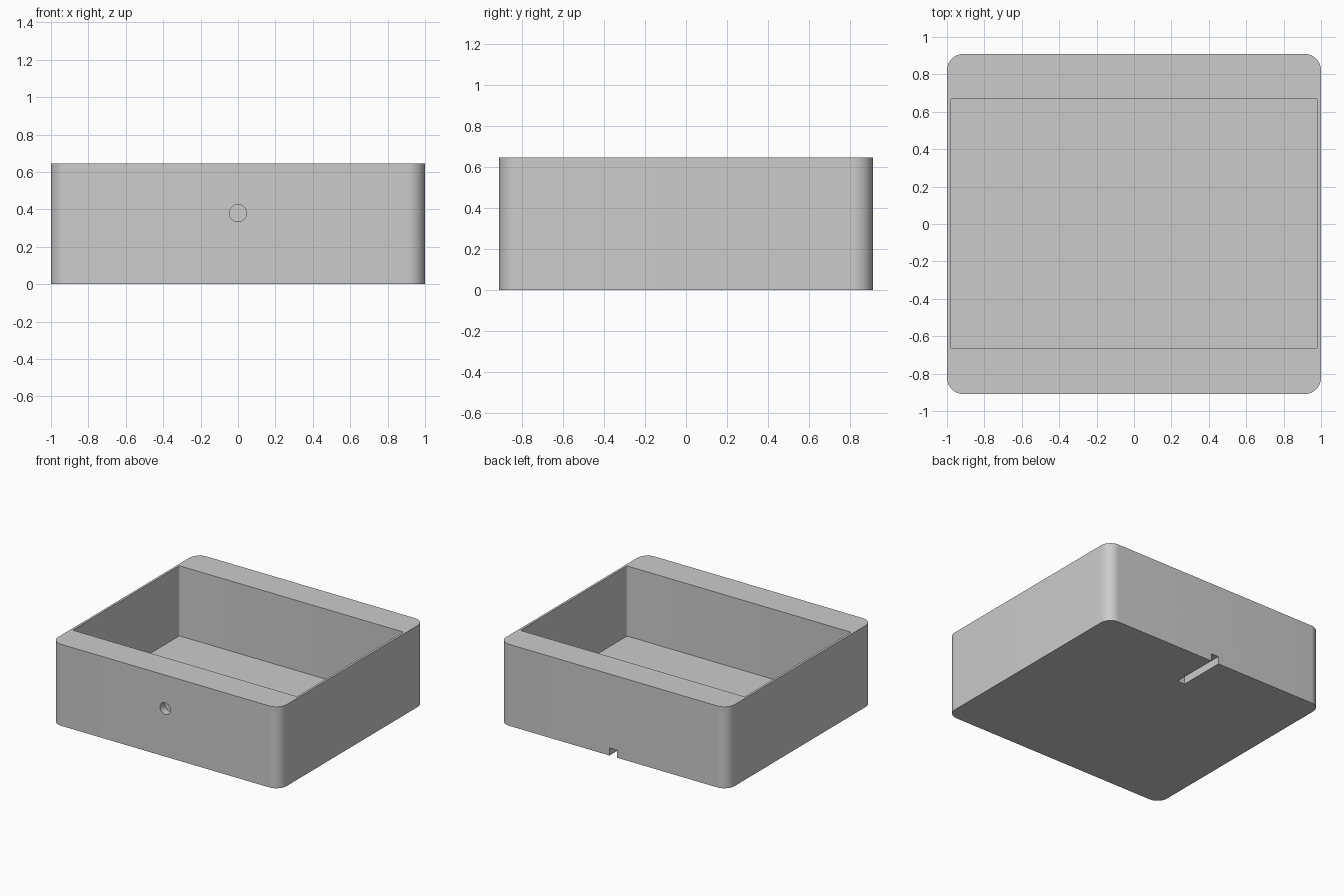
import bpy
import math

cube = bpy.data.objects.get("Cube")
if cube:
    bpy.data.objects.remove(cube, do_unlink=True)

grey = bpy.data.materials.new("plain_grey")
grey.use_nodes = True
colour = (0.6, 0.6, 0.6, 1)
grey.diffuse_color = colour
grey.node_tree.nodes["Principled BSDF"].inputs["Base Color"].default_value = colour


def rounded_block(name, size, centre, radius=0, steps=8):
    """Upright block whose vertical edges are rounded."""
    hx, hy, hz = (s / 2 for s in size)
    outline = []
    for k, (sx, sy) in enumerate([(1, 1), (-1, 1), (-1, -1), (1, -1)]):
        count = steps if radius else 0
        for i in range(count + 1):
            a = math.pi / 2 * (k + i / max(count, 1))
            outline.append((sx * (hx - radius) + radius * math.cos(a),
                            sy * (hy - radius) + radius * math.sin(a)))
    n = len(outline)
    verts = [(x, y, z) for z in (-hz, hz) for x, y in outline]
    faces = [range(n - 1, -1, -1), range(n, 2 * n)]
    faces += [(i, (i + 1) % n, n + (i + 1) % n, n + i) for i in range(n)]
    mesh = bpy.data.meshes.new(name)
    mesh.from_pydata(verts, [], [tuple(f) for f in faces])
    mesh.materials.append(grey)
    obj = bpy.data.objects.new(name, mesh)
    obj.location = centre
    bpy.context.collection.objects.link(obj)
    return obj


# Main body with rounded corners
WIDTH, DEPTH, HEIGHT, FLOOR = 2, 1.82, 0.645, 0.09
body = rounded_block("box_body", (WIDTH, DEPTH, HEIGHT), (0, 0, HEIGHT / 2), 0.09, 12)

# Open compartment
top = HEIGHT + 0.1
cavity = rounded_block("cavity_cutter", (1.964, 1.334, top - FLOOR),
                       (0, 0.002, (top + FLOOR) / 2), 0.01, 4)

# Cable slot under the back edge
slot = rounded_block("slot_cutter", (0.066, 0.48, 0.16), (0, DEPTH / 2 - 0.14, -0.02))

# Shallow round socket in the front
bpy.ops.mesh.primitive_cylinder_add(vertices=32, radius=0.046, depth=0.12,
                                    location=(0, -DEPTH / 2, 0.38),
                                    rotation=(math.pi / 2, 0, 0))
socket = bpy.context.object
socket.name = "socket_cutter"
socket.data.materials.append(grey)

for cutter in (cavity, slot, socket):
    cut = body.modifiers.new(cutter.name, 'BOOLEAN')
    cut.operation = 'DIFFERENCE'
    cut.solver = 'EXACT'
    cut.object = cutter

# Bake the cuts and remove the cutters
bpy.ops.object.select_all(action='DESELECT')
body.select_set(True)
bpy.context.view_layer.objects.active = body
for modifier in list(body.modifiers):
    bpy.ops.object.modifier_apply(modifier=modifier.name)
for cutter in (cavity, slot, socket):
    bpy.data.objects.remove(cutter, do_unlink=True)
bpy.ops.object.shade_smooth_by_angle(angle=math.radians(30))
